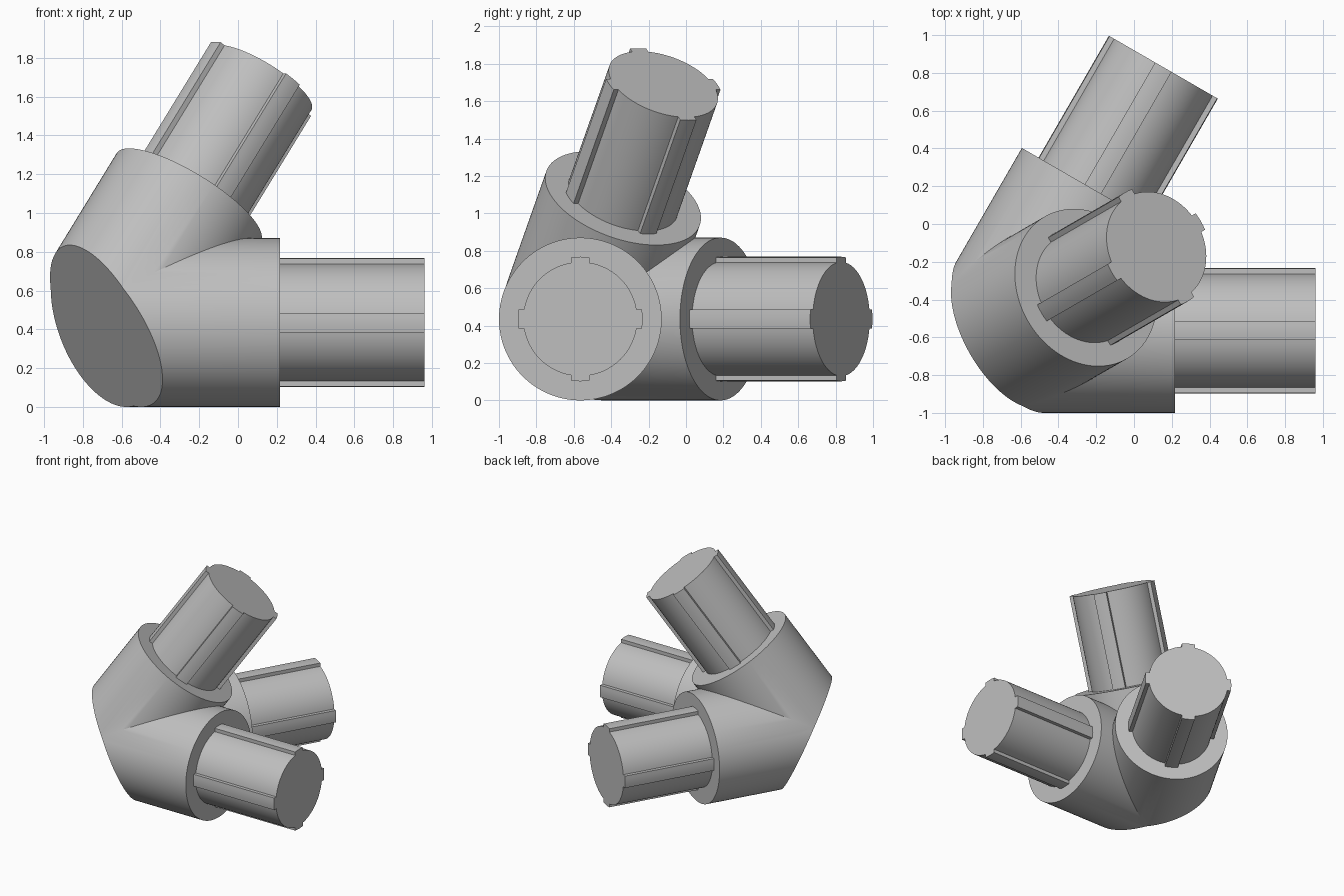
import bpy, bmesh
from math import sin, cos, asin, pi, sqrt
from mathutils import Vector

cube = bpy.data.objects.get("Cube")
if cube:
    bpy.data.objects.remove(cube, do_unlink=True)

APEX = Vector((-0.65, -0.565, 0.435))
HUB_R, CORE_R, RIB_R, RIB_HALF = 0.435, 0.305, 0.333, 0.05
PLUG_LEN = 0.745
# Arm directions follow three edges meeting at a tetrahedron corner
DIRS = [Vector((1, 0, 0)), Vector((0.5, sqrt(3) / 2, 0)),
        Vector((0.5, sqrt(3) / 6, sqrt(2 / 3)))]
LENGTHS = [0.866, 0.866, 0.792]
NAMES = ["side_plug", "rear_plug", "upper_plug"]

grey = bpy.data.materials.new("plain_grey")
grey.use_nodes = True
colour = (0.52, 0.52, 0.52, 1)
grey.diffuse_color = colour
grey.node_tree.nodes["Principled BSDF"].inputs["Base Color"].default_value = colour


def frame(axis, ref):
    """Two unit vectors across the axis, the first nearest to ref."""
    u = (ref - axis * ref.dot(axis)).normalized()
    return u, axis.cross(u)


def extrude_profile(bm, profile, axis, ref, start, end, back_cap):
    """Sweep a closed 2D profile along an axis through the apex."""
    u, v = frame(axis, ref)
    rings = [[bm.verts.new(APEX + axis * t + u * a + v * b) for a, b in profile]
             for t in (start, end)]
    n = len(profile)
    for i in range(n):
        j = (i + 1) % n
        bm.faces.new((rings[0][i], rings[0][j], rings[1][j], rings[1][i]))
    bm.faces.new(rings[1])
    if back_cap:
        bm.faces.new(rings[0][::-1])


def cut(bm, normal, point):
    """Keep only the side the normal points to; return the cut geometry."""
    geom = bm.verts[:] + bm.edges[:] + bm.faces[:]
    return bmesh.ops.bisect_plane(bm, geom=geom, dist=1e-6, plane_co=point,
                                  plane_no=normal, clear_inner=True)["geom_cut"]


def finish(bm, name):
    bmesh.ops.recalc_face_normals(bm, faces=bm.faces[:])
    mesh = bpy.data.meshes.new(name)
    bm.to_mesh(mesh)
    bm.free()
    obj = bpy.data.objects.new(name, mesh)
    bpy.context.collection.objects.link(obj)
    mesh.materials.append(grey)
    bpy.ops.object.select_all(action='DESELECT')
    obj.select_set(True)
    bpy.context.view_layer.objects.active = obj
    bpy.ops.object.shade_smooth_by_angle(angle=pi / 6)
    return obj


# Hub: three mitred tubes welded together, then closed by a flat corner cut
SEGMENTS = 96
circle = [(HUB_R * cos(2 * pi * i / SEGMENTS), HUB_R * sin(2 * pi * i / SEGMENTS))
          for i in range(SEGMENTS)]
middle = DIRS[0] + DIRS[1] + DIRS[2]
hub = bmesh.new()
for axis, length in zip(DIRS, LENGTHS):
    piece = bmesh.new()
    extrude_profile(piece, circle, axis, middle, -1.5, length, False)
    for other in DIRS:
        if other is not axis:
            cut(piece, (axis - other).normalized(), APEX)
    temp = bpy.data.meshes.new("hub_piece")
    piece.to_mesh(temp)
    piece.free()
    hub.from_mesh(temp)
    bpy.data.meshes.remove(temp)
bmesh.ops.remove_doubles(hub, verts=hub.verts[:], dist=0.0005)
corner_normal = Vector((0.866, 0.5, 0.456)).normalized()
cut(hub, corner_normal, APEX - corner_normal * 0.062)
rim = [e for e in hub.edges if e.is_boundary
       and all(abs((v.co - APEX).dot(corner_normal) + 0.062) < 1e-4 for v in e.verts)]
bmesh.ops.edgeloop_fill(hub, edges=rim)
finish(hub, "corner_hub")

# Plugs: round core with four lengthwise ribs
profile = []
rib_angle, core_angle = asin(RIB_HALF / RIB_R), asin(RIB_HALF / CORE_R)
for quarter in range(4):
    base = quarter * pi / 2
    for i in range(5):
        a = base - rib_angle + 2 * rib_angle * i / 4
        profile.append((RIB_R * cos(a), RIB_R * sin(a)))
    for i in range(21):
        a = base + core_angle + (pi / 2 - 2 * core_angle) * i / 20
        profile.append((CORE_R * cos(a), CORE_R * sin(a)))

for name, axis, length in zip(NAMES, DIRS, LENGTHS):
    bm = bmesh.new()
    extrude_profile(bm, profile, axis, Vector((0, 0, 1)),
                    length - 0.02, length + PLUG_LEN, True)
    finish(bm, name)
